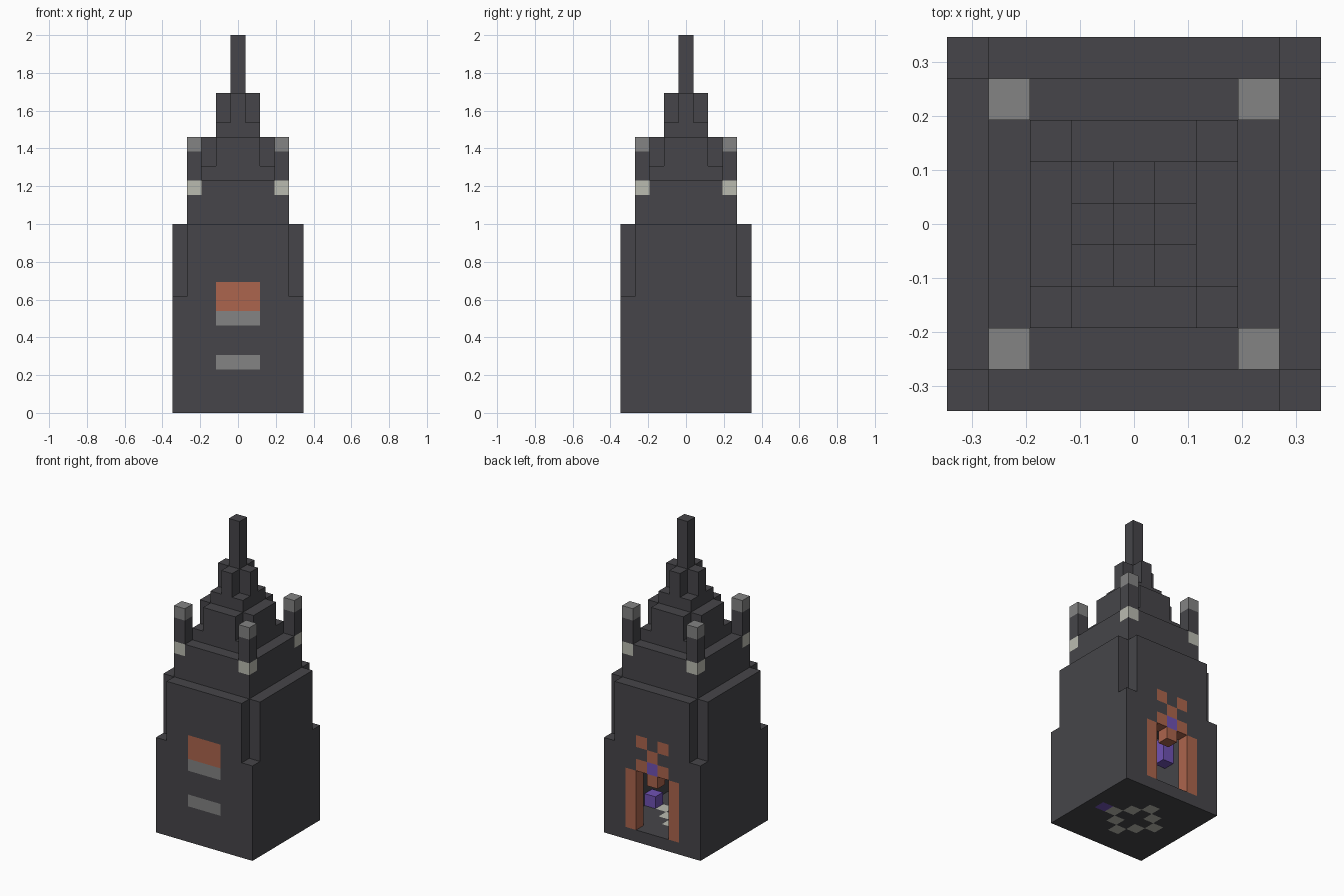
import bpy
import bmesh
from mathutils import Vector

cube = bpy.data.objects.get("Cube")
if cube:
    bpy.data.objects.remove(cube)

U = 1 / 13  # size of one block


def material(name, rgb):
    m = bpy.data.materials.new(name)
    m.use_nodes = True
    m.diffuse_color = (*rgb, 1)
    m.node_tree.nodes["Principled BSDF"].inputs["Base Color"].default_value = (*rgb, 1)
    return m


DARK, GREY, LIGHT, ORANGE, PURPLE = range(5)
MATS = [
    material("dark stone", (0.061, 0.060, 0.067)),
    material("grey stone", (0.227, 0.227, 0.227)),
    material("pale stone", (0.491, 0.497, 0.434)),
    material("terracotta", (0.413, 0.130, 0.074)),
    material("purple", (0.162, 0.084, 0.456)),
]


def square(r, z0, z1, color=DARK):
    """Solid square layer of blocks reaching r blocks from the axis."""
    s = range(-r, r + 1)
    return {(x, y, z): color for x in s for y in s for z in range(z0, z1)}


def cross(r, z0, z1):
    """Square layer with its four corner blocks left out."""
    return {c: m for c, m in square(r, z0, z1).items()
            if abs(c[0]) < r or abs(c[1]) < r}


def build(name, cells):
    """Make one object from the exposed faces of a set of blocks."""
    bm = bmesh.new()
    for cell, color in cells.items():
        centre = Vector(cell) + Vector((0, 0, 0.5))
        for axis in range(3):
            for sign in (-1, 1):
                n = Vector((0, 0, 0))
                n[axis] = sign
                if tuple(int(a + b) for a, b in zip(cell, n)) in cells:
                    continue
                a = Vector((0, 0, 0))
                a[(axis + 1) % 3] = 0.5
                b = n.cross(a)
                ring = (-a - b, a - b, a + b, b - a)
                f = bm.faces.new([bm.verts.new((centre + n / 2 + p) * U) for p in ring])
                f.material_index = color
    bmesh.ops.remove_doubles(bm, verts=bm.verts, dist=U / 100)
    mesh = bpy.data.meshes.new(name)
    bm.to_mesh(mesh)
    bm.free()
    for m in MATS:
        mesh.materials.append(m)
    ob = bpy.data.objects.new(name, mesh)
    bpy.context.collection.objects.link(ob)
    return ob


# Main tower: full square below, notched corners above, hollow room inside
tower = {**square(4, 0, 8), **cross(4, 8, 13)}
for c in square(3, 1, 9):
    del tower[c]

# Front wall panels
for x in (-1, 0, 1):
    tower[x, -4, 3] = tower[x, -4, 6] = GREY
    tower[x, -4, 7] = tower[x, -4, 8] = ORANGE

# Doorway at the back with pillars, keystone and ornament
for z in range(1, 6):
    for x in (-1, 0, 1):
        del tower[x, 4, z]
    tower[-2, 4, z] = tower[2, 4, z] = ORANGE
tower[0, 4, 5] = tower[0, 4, 7] = ORANGE
tower[0, 4, 6] = PURPLE
for x in (-1, 1):
    tower[x, 4, 6] = tower[x, 4, 8] = ORANGE

# Diamond ring in the floor
for x in range(-2, 3):
    for y in range(-2, 3):
        if abs(x) + abs(y) == 2:
            tower[x, y, 0] = LIGHT

# Purple blocks inside the room
for c in ((3, 0, 0), (3, 0, 1), (-3, 0, 6), (-3, 0, 7)):
    tower[c] = PURPLE
build("main_tower", tower)

# Stepped roof tiers
build("lower_tier", cross(3, 13, 16))
build("middle_tier", {**square(2, 16, 17), **cross(2, 17, 19)})
build("upper_tier", {**square(1, 19, 20), **cross(1, 20, 22)})
build("spire", square(0, 22, 26))

# Corner turrets with pale bands and grey caps
for sx, side in ((-3, "right"), (3, "left")):
    for sy, end in ((-3, "front"), (3, "back")):
        post = {(sx, sy, z): DARK for z in range(13, 19)}
        post[sx, sy, 15] = LIGHT
        post[sx, sy, 18] = GREY
        build(f"{end}_{side}_turret", post)
